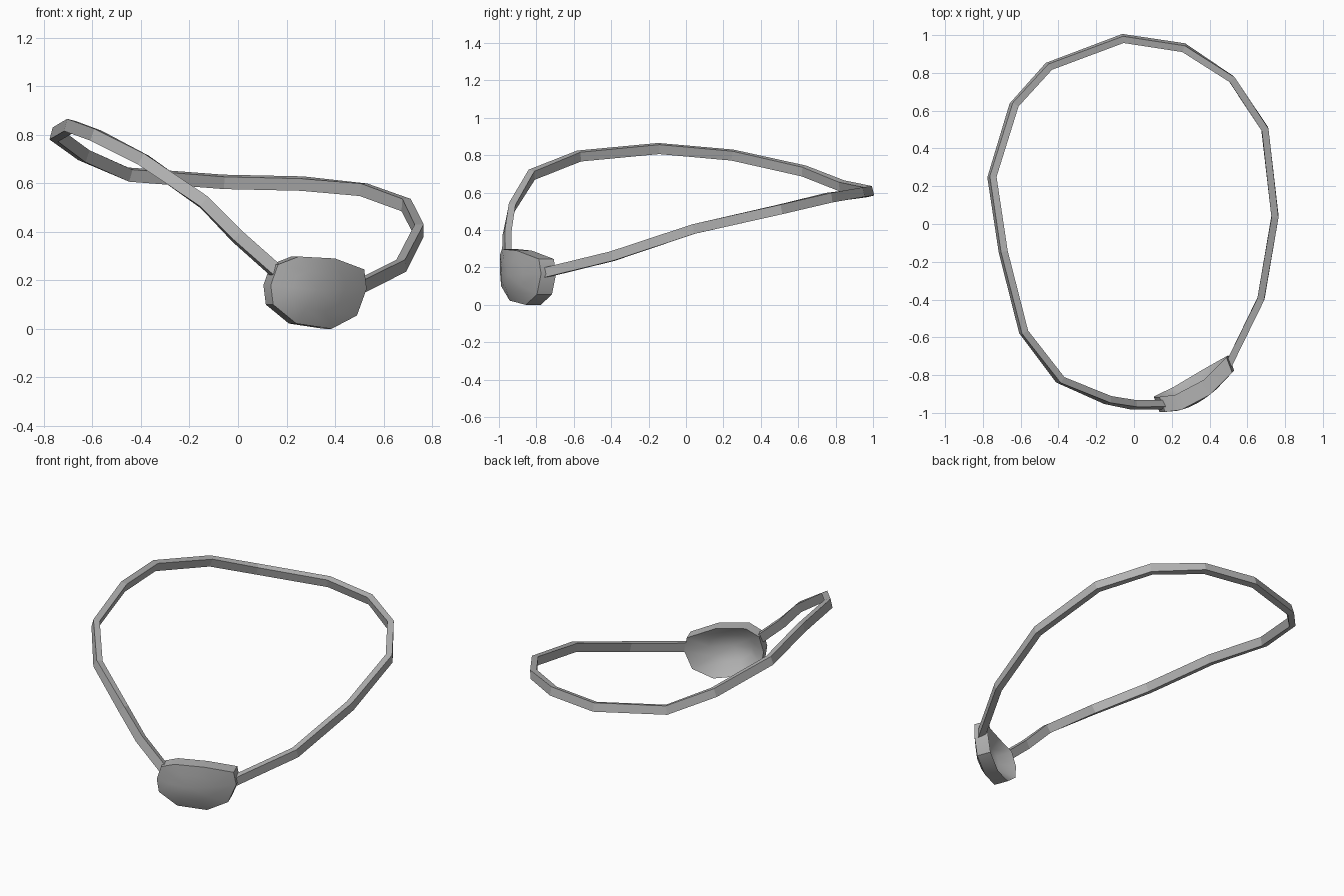
import bpy, bmesh
from mathutils import Vector

cube = bpy.data.objects.get("Cube")
if cube:
    bpy.data.objects.remove(cube, do_unlink=True)

grey = bpy.data.materials.new("plain grey")
grey.use_nodes = True
colour = (0.45, 0.45, 0.45, 1)
grey.diffuse_color = colour
grey.node_tree.nodes["Principled BSDF"].inputs["Base Color"].default_value = colour


def finish(name, bm):
    bmesh.ops.recalc_face_normals(bm, faces=bm.faces)
    mesh = bpy.data.meshes.new(name)
    bm.to_mesh(mesh)
    bm.free()
    obj = bpy.data.objects.new(name, mesh)
    obj.data.materials.append(grey)
    bpy.context.collection.objects.link(obj)
    return obj


def bridge(bm, a, b, closed=True):
    n = len(a)
    for i in range(n if closed else n - 1):
        j = (i + 1) % n
        bm.faces.new((a[i], a[j], b[j], b[i]))


# Strap: flat band swept along the outer edge of a tilted loop
path = [Vector(p) for p in (
    (0.50, -0.79, 0.165), (0.69, -0.40, 0.26), (0.765, 0.04, 0.405),
    (0.71, 0.51, 0.51), (0.53, 0.78, 0.573), (0.27, 0.95, 0.603),
    (-0.06, 1.0, 0.61), (-0.46, 0.85, 0.64), (-0.65, 0.64, 0.72),
    (-0.77, 0.25, 0.805), (-0.71, -0.15, 0.84), (-0.60, -0.58, 0.80),
    (-0.40, -0.84, 0.70), (-0.14, -0.95, 0.525), (0.0, -0.975, 0.385),
    (0.17, -0.975, 0.235))]
bm = bmesh.new()
sections = []
for i, p in enumerate(path):
    before, after = path[max(i - 1, 0)], path[min(i + 1, len(path) - 1)]
    tangent = (after - p).normalized() + (p - before).normalized()
    tangent.normalize()
    outward = Vector((tangent.y, -tangent.x, 0)).normalized()
    lean = 0.0 if p.x > 0.4 else 0.25
    up = Vector((0, 0, 1)) - outward * lean
    up = (up - tangent * up.dot(tangent)).normalized()
    side = tangent.cross(up).normalized()
    high, thick = up * 0.026, side * 0.037
    sections.append([bm.verts.new(v) for v in
                     (p - high, p + high, p + high - thick, p - high - thick)])
for a, b in zip(sections, sections[1:]):
    bridge(bm, a, b)
bm.faces.new(sections[0])
bm.faces.new(sections[-1])
finish("strap", bm)

# Patch: curved shield with a deep rim and a hollow back
outline = [(0.165, 0.265), (0.25, 0.298), (0.40, 0.29), (0.52, 0.245),
           (0.53, 0.165), (0.49, 0.055), (0.385, 0.0), (0.24, 0.022),
           (0.145, 0.10), (0.135, 0.18)]
middle = (0.33, 0.16)


def shield_point(x, z, depth):
    y = -0.995 + 1.7 * max(x - 0.17, 0) ** 2
    y += 0.06 * (max(0.15 - z, 0) / 0.15) ** 2
    return Vector((x - 0.38 * depth, y + depth, z))


bm = bmesh.new()
rims = []
for depths in ((0, 0, 0), (0.08, 0.045, 0.03)):
    rings = []
    for scale, depth in zip((1, 0.55), depths):
        rings.append([bm.verts.new(shield_point(
            middle[0] + (x - middle[0]) * scale,
            middle[1] + (z - middle[1]) * scale, depth)) for x, z in outline])
    bridge(bm, *rings)
    centre = bm.verts.new(shield_point(*middle, depths[2]))
    inner = rings[1]
    for i in range(len(inner)):
        bm.faces.new((inner[i], inner[(i + 1) % len(inner)], centre))
    rims.append(rings[0])
bridge(bm, *rims)
patch = finish("eye_patch", bm)
bpy.ops.object.select_all(action="DESELECT")
patch.select_set(True)
bpy.context.view_layer.objects.active = patch
bpy.ops.object.shade_smooth_by_angle(angle=0.7)
